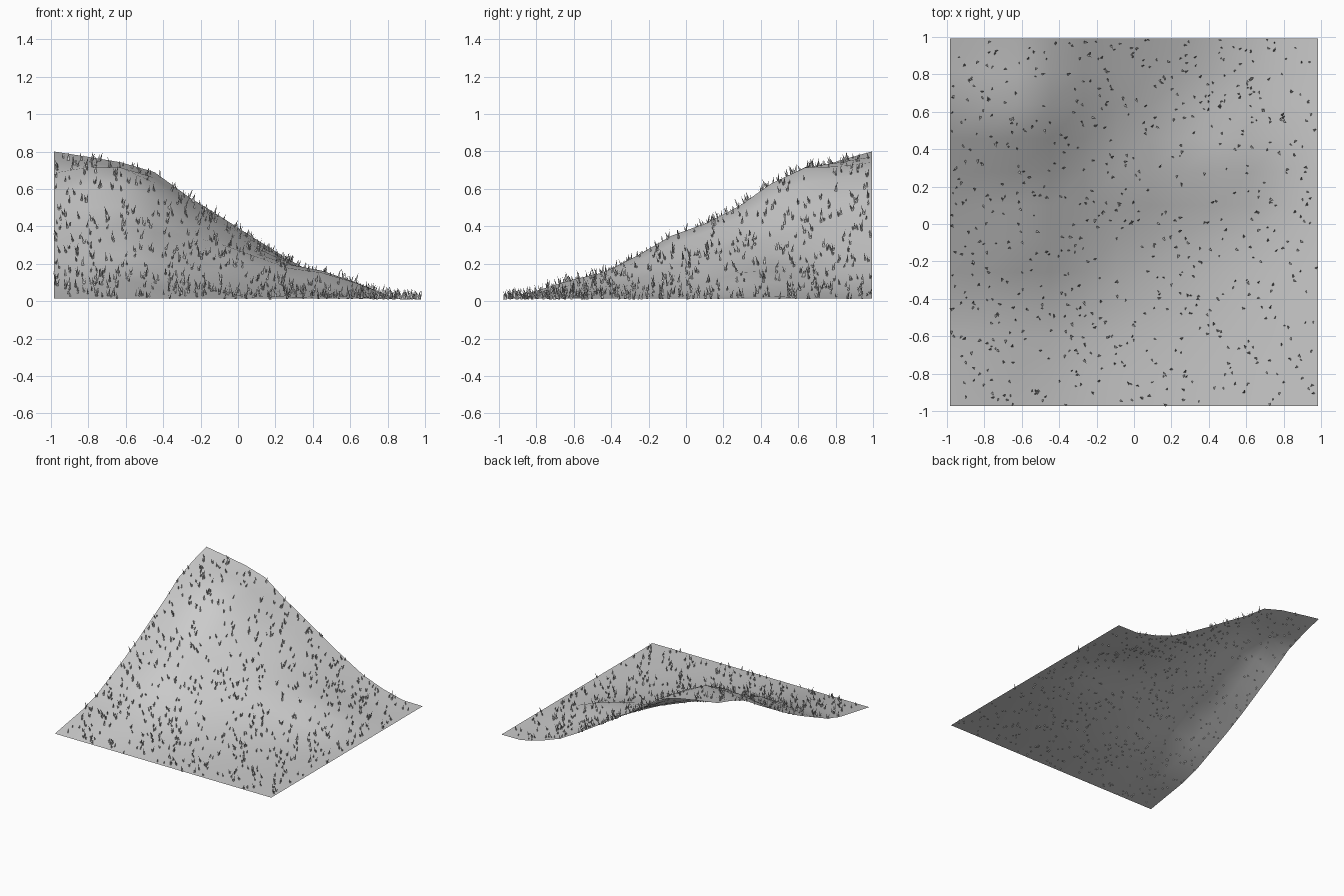
import bpy, bmesh, math, random
from mathutils import Vector
from mathutils.bvhtree import BVHTree

if "Cube" in bpy.data.objects:
    bpy.data.objects.remove(bpy.data.objects["Cube"])

random.seed(7)
N, HALF, FLOOR, RISE = 11, 0.983, 0.015, 0.785

# Height profiles along the back edge (left to right) and left edge (front to back)
BACK = [.80, .772, .742, .69, .56, .45, .335, .225, .125, .06, .017, .015]
LEFT = [.015, .045, .075, .125, .205, .285, .375, .475, .575, .685, .75, .80]
# Mounds on the slope: x, y, height, radius
MOUNDS = [(-.68, .5, .105, .28), (-.62, -.08, .085, .26), (.5, .35, .085, .25),
          (-.65, -.6, .045, .22), (0, .2, .045, .2)]


def height(i, j):
    x, y = (-HALF + 2 * HALF * k / N for k in (i, j))
    z = FLOOR + (BACK[i] - FLOOR) * (LEFT[j] - FLOOR) / RISE
    fade = (1 - (x / HALF) ** 8) * (1 - (y / HALF) ** 8)
    for mx, my, h, r in MOUNDS:
        z += fade * h * math.exp(-((x - mx) ** 2 + (y - my) ** 2) / r ** 2)
    return z


def finish(bm, name, smooth):
    mesh = bpy.data.meshes.new(name)
    bm.to_mesh(mesh)
    bm.free()
    for p in mesh.polygons:
        p.use_smooth = smooth
    ob = bpy.data.objects.new(name, mesh)
    bpy.context.collection.objects.link(ob)
    return ob


# Hillside: a single coarse sheet
bm = bmesh.new()
grid = [[bm.verts.new((-HALF + 2 * HALF * i / N, -HALF + 2 * HALF * j / N + 0.01, height(i, j)))
         for j in range(N + 1)] for i in range(N + 1)]
for i in range(N):
    for j in range(N):
        bm.faces.new((grid[i][j], grid[i + 1][j], grid[i + 1][j + 1], grid[i][j + 1]))
bm.normal_update()
tree = BVHTree.FromBMesh(bm)
finish(bm, "hillside", True)


# Grass: each tuft is a leaning three-sided blade with a slimmer one beside it
def blade(bm, base, tip, radius, turn):
    ring = [bm.verts.new(base + Vector((radius * math.cos(a), radius * math.sin(a), 0)))
            for a in (turn + k * math.tau / 3 for k in range(3))]
    top = bm.verts.new(tip)
    for k in range(3):
        bm.faces.new((ring[k], ring[(k + 1) % 3], top))


bm = bmesh.new()
for _ in range(720):
    x, y = random.uniform(-.978, .978), random.uniform(-.97, .99)
    hit, normal, _i, _d = tree.ray_cast(Vector((x, y, 2)), Vector((0, 0, -1)))
    if hit is None:
        continue
    base = hit - Vector((0, 0, .005))
    base.z = max(base.z, 0)
    up = (Vector((0, 0, 1)) + normal * .4).normalized()
    turn, size = random.uniform(0, math.tau), random.uniform(.7, 1.25)
    for k, (length, lean, radius) in enumerate(((.045, .014, .0065), (.03, .008, .003))):
        a = turn + k * 2.2
        out = Vector((math.cos(a), math.sin(a), 0))
        blade(bm, base, base + (up * length + out * lean) * size, radius * size, a)
finish(bm, "grass_tufts", False)
